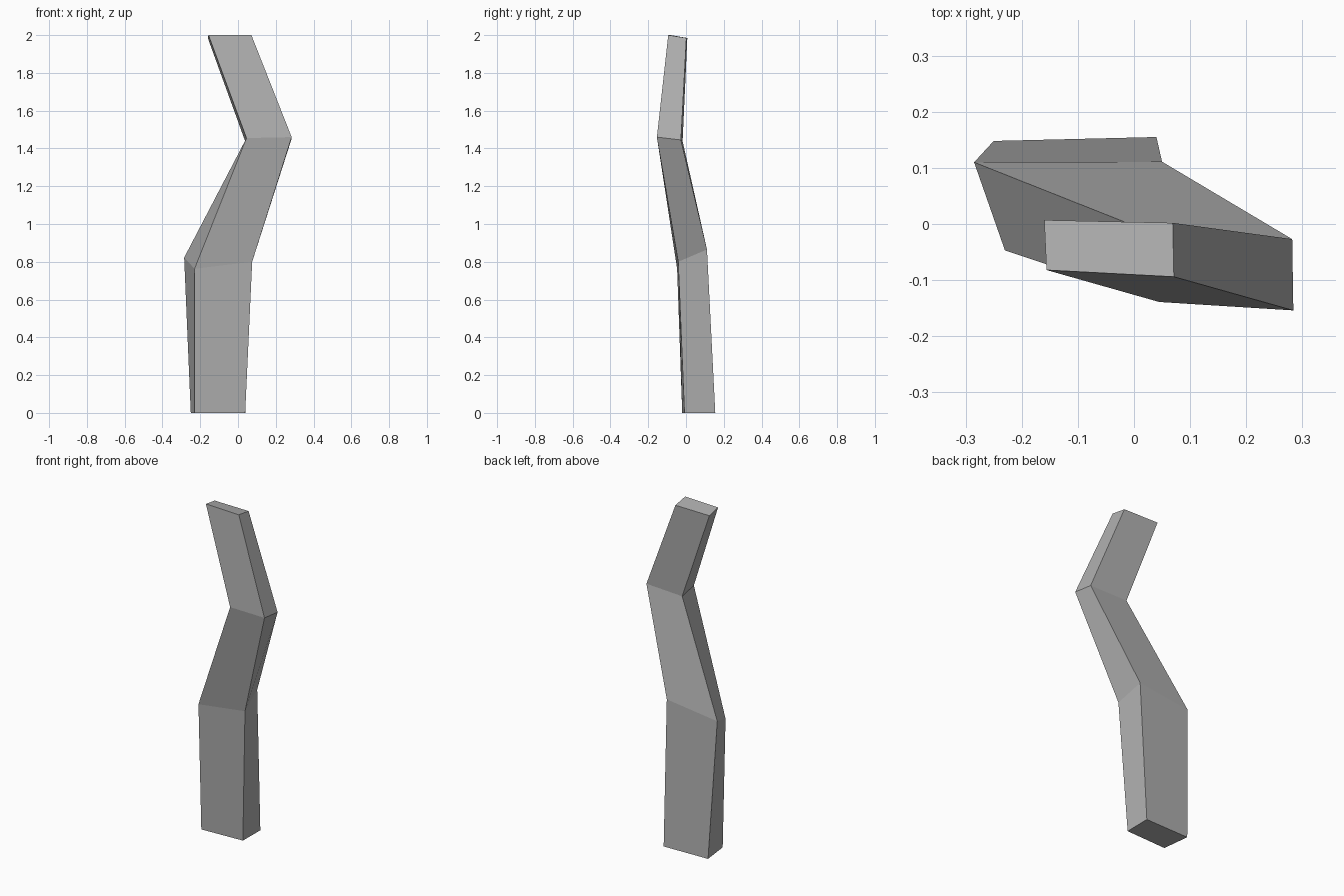
import bpy, bmesh

if "Cube" in bpy.data.objects:
    bpy.data.objects.remove(bpy.data.objects["Cube"])

# Four-sided cross-sections, bottom to top:
# front left, front right, back right, back left
sections = [
    [(-0.23, -0.02, 0), (0.038, -0.008, 0), (0.04, 0.155, 0), (-0.25, 0.148, 0)],
    [(-0.23, -0.047, 0.763), (0.075, -0.041, 0.80), (0.05, 0.111, 0.865), (-0.285, 0.11, 0.822)],
    [(0.045, -0.139, 1.455), (0.284, -0.154, 1.46), (0.282, -0.027, 1.445), (0.038, -0.018, 1.438)],
    [(-0.156, -0.082, 2.0), (0.071, -0.094, 2.0), (0.069, 0.002, 1.985), (-0.16, 0.007, 1.985)],
]


def loft(name, sections):
    """Join successive cross-sections with side faces and cap both ends."""
    bm = bmesh.new()
    rings = [[bm.verts.new(p) for p in s] for s in sections]
    for lower, upper in zip(rings, rings[1:]):
        n = len(lower)
        for i in range(n):
            j = (i + 1) % n
            bm.faces.new((lower[i], lower[j], upper[j], upper[i]))
    bm.faces.new(rings[0][::-1])
    bm.faces.new(rings[-1])
    bmesh.ops.recalc_face_normals(bm, faces=bm.faces)
    mesh = bpy.data.meshes.new(name)
    bm.to_mesh(mesh)
    bm.free()
    obj = bpy.data.objects.new(name, mesh)
    bpy.context.collection.objects.link(obj)
    return obj


# Bent, tapering post
post = loft("bent_post", sections)

# Dark grey finish
grey = bpy.data.materials.new("dark_grey")
grey.diffuse_color = (0.43, 0.43, 0.43, 1)
grey.use_nodes = True
grey.node_tree.nodes["Principled BSDF"].inputs["Base Color"].default_value = grey.diffuse_color
post.data.materials.append(grey)
